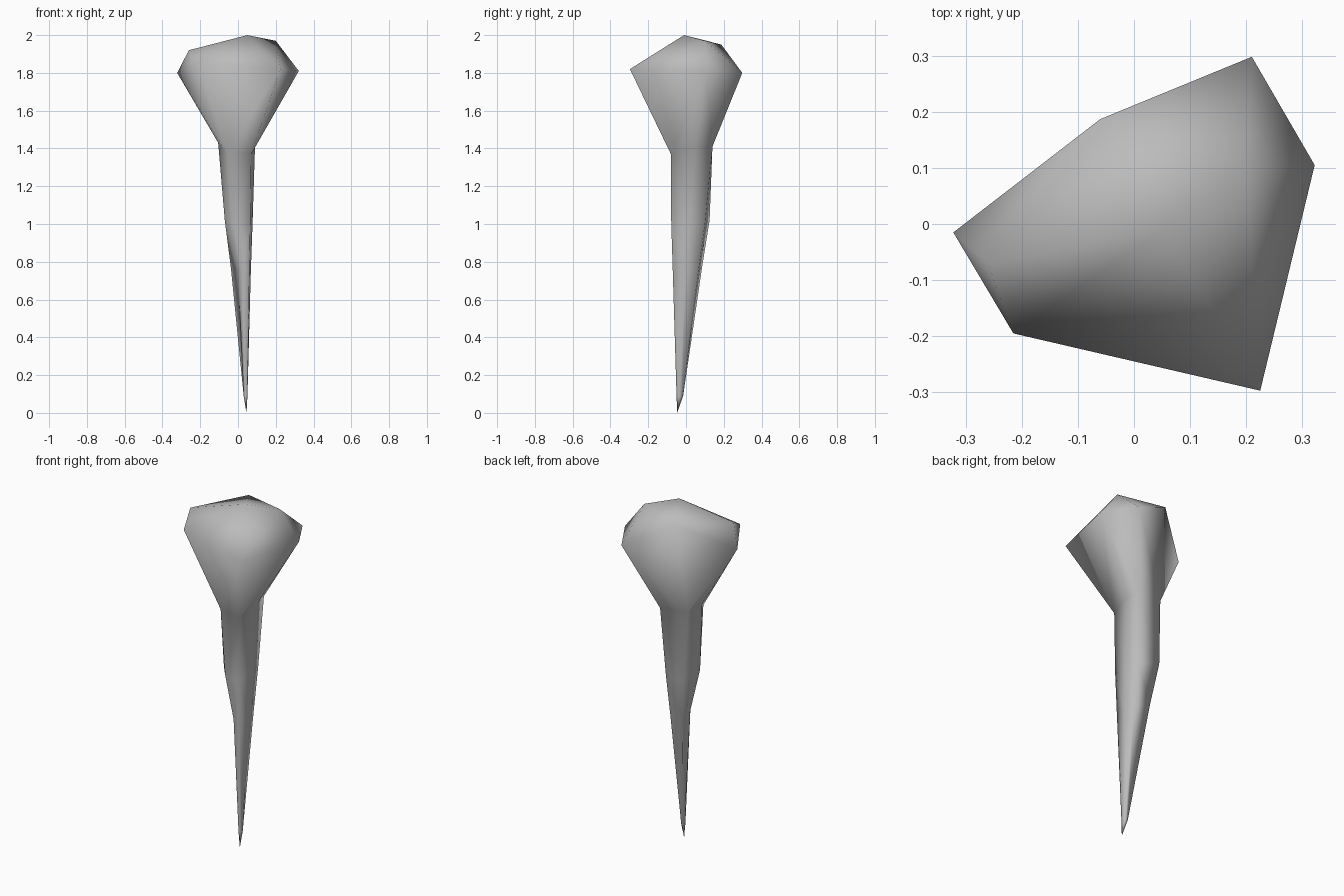
import bpy
import bmesh

if "Cube" in bpy.data.objects:
    bpy.data.objects.remove(bpy.data.objects["Cube"], do_unlink=True)

# One plain grey for the whole piece
stone = bpy.data.materials.new("grey_stone")
stone.use_nodes = True
grey = (0.5, 0.5, 0.5, 1)
stone.diffuse_color = grey
bsdf = stone.node_tree.nodes["Principled BSDF"]
bsdf.inputs["Base Color"].default_value = grey
bsdf.inputs["Roughness"].default_value = 0.8

# Head corners: crown, then widest rim
crown = [(.05, -.01, 2), (-.26, -.07, 1.92), (-.06, .187, 1.95), (.2, .1, 1.97)]
rim = [(-.322, -.015, 1.8), (-.215, -.195, 1.85), (.225, -.297, 1.82),
       (.322, .105, 1.81), (.21, .298, 1.8)]

# Shaft cross-sections from neck to point, each starting on the right side
neck = [(-.105, 0, 1.43), (-.06, -.075, 1.38), (.07, -.08, 1.37),
        (.09, .05, 1.41), (.07, .14, 1.41), (-.09, .11, 1.42)]
waist = [(-.07, -.03, 1.02), (-.03, -.075, 1), (.065, -.078, 1),
         (.077, .02, 1), (.06, .1, 1), (-.07, .125, 1.02)]
notch = [(0, -.04, .76), (.015, -.062, .75), (.06, -.07, .75),
         (.068, 0, .75), (.055, .065, .75), (-.038, .085, .77)]
ankle = [(.03, -.03, .09), (.035, -.045, .09), (.045, -.05, .09),
         (.05, -.035, .09), (.045, -.02, .09), (.03, -.015, .09)]
tip = (.045, -.047, 0)

bm = bmesh.new()


def add(points):
    return [bm.verts.new(p) for p in points]


# Faceted head wrapped around its corners, left open at the neck
head = add(crown + rim)
rings = [add(neck)]
bmesh.ops.convex_hull(bm, input=head + rings[0])
cap = [f for f in bm.faces if all(v in rings[0] for v in f.verts)]
bmesh.ops.delete(bm, geom=cap, context="FACES_ONLY")

# Tapering shaft
rings += [add(waist), add(notch), add(ankle)]
for upper, lower in zip(rings, rings[1:]):
    for i in range(len(upper)):
        j = (i + 1) % len(upper)
        bm.faces.new((upper[i], lower[i], lower[j], upper[j]))

# Pointed end
end = bm.verts.new(tip)
last = rings[-1]
for i, v in enumerate(last):
    bm.faces.new((v, end, last[(i + 1) % len(last)]))

bmesh.ops.triangulate(bm, faces=bm.faces[:])
bmesh.ops.recalc_face_normals(bm, faces=bm.faces[:])
for f in bm.faces:
    f.smooth = True

mesh = bpy.data.meshes.new("stone_spike")
bm.to_mesh(mesh)
bm.free()
mesh.materials.append(stone)
spike = bpy.data.objects.new("stone_spike", mesh)
bpy.context.scene.collection.objects.link(spike)
